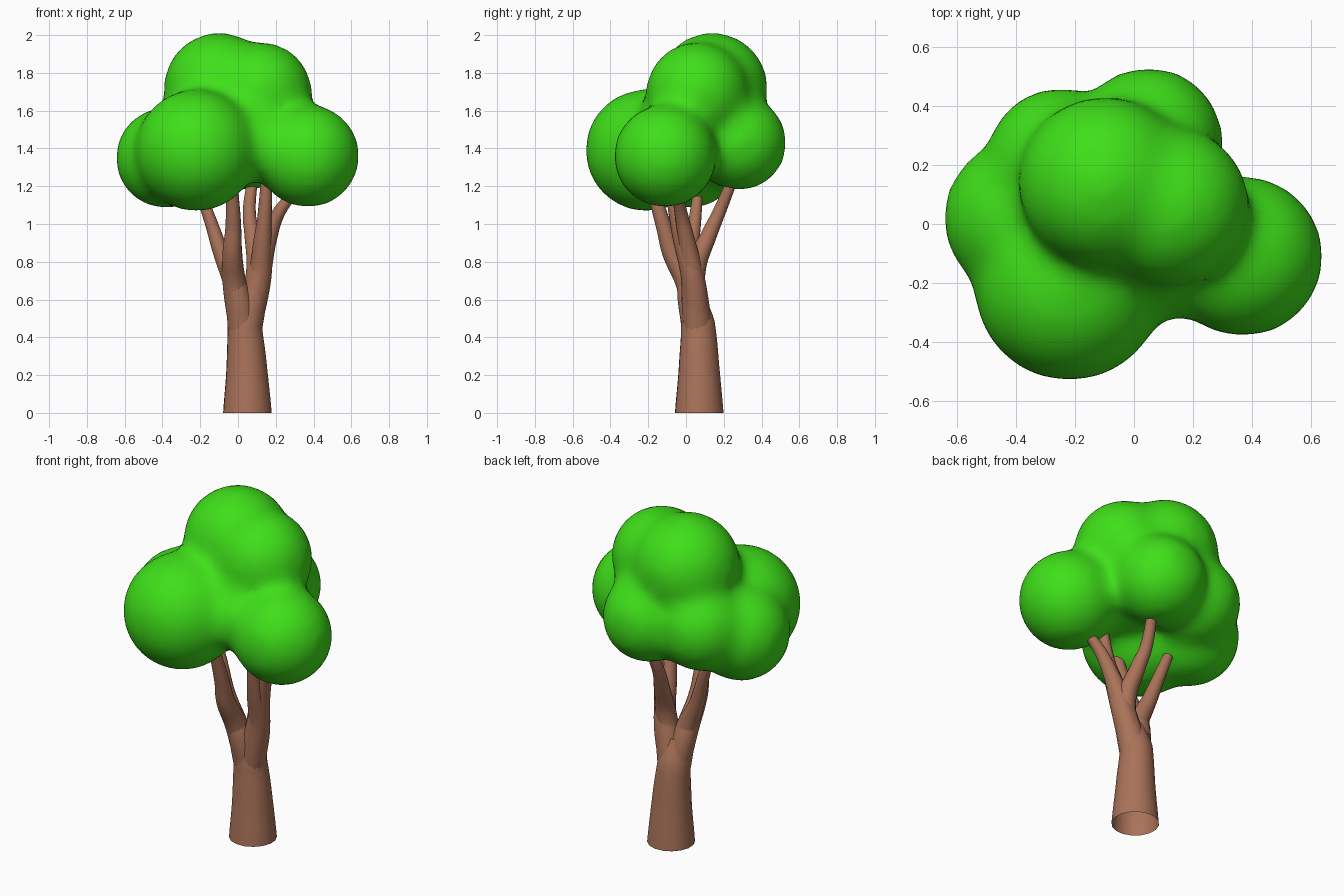
import bpy, bmesh
from mathutils import Matrix

if "Cube" in bpy.data.objects:
    bpy.data.objects.remove(bpy.data.objects["Cube"])


def material(name, rgb):
    m = bpy.data.materials.new(name)
    m.diffuse_color = (*rgb, 1)
    m.use_nodes = True
    m.node_tree.nodes["Principled BSDF"].inputs["Base Color"].default_value = m.diffuse_color
    return m


bark = material("bark", (0.40, 0.17, 0.10))
leaf = material("leaf", (0.05, 0.74, 0.01))


def limb(name, points, caps=True):
    """Tapered round limb through (x, y, z, radius) points."""
    cu = bpy.data.curves.new(name, 'CURVE')
    cu.dimensions = '3D'
    cu.bevel_depth = 1.0
    cu.bevel_resolution = 6
    cu.resolution_u = 6
    cu.use_fill_caps = caps
    sp = cu.splines.new('BEZIER')
    sp.bezier_points.add(len(points) - 1)
    for bp, (x, y, z, r) in zip(sp.bezier_points, points):
        bp.co = (x, y, z)
        bp.radius = r
        bp.handle_left_type = bp.handle_right_type = 'AUTO'
    ob = bpy.data.objects.new(name, cu)
    bpy.context.collection.objects.link(ob)
    bpy.ops.object.select_all(action='DESELECT')
    ob.select_set(True)
    bpy.context.view_layer.objects.active = ob
    bpy.ops.object.convert(target='MESH')
    ob = bpy.context.view_layer.objects.active
    for v in ob.data.vertices:
        if v.co.z < 0.02:
            v.co.z = 0
    ob.data.materials.clear()
    ob.data.materials.append(bark)
    bpy.ops.object.shade_smooth_by_angle()
    return ob


# trunk, open at the ground
limb("trunk", [(0.05, 0.07, 0, 0.13), (0.046, 0.069, 0.25, 0.108),
               (0.035, 0.062, 0.48, 0.09), (0.03, 0.04, 0.62, 0.055)], caps=False)

# left stem carries the left and front branches
limb("left_branch", [(0.025, 0.055, 0.46, 0.08), (-0.01, 0.015, 0.66, 0.062),
                     (-0.09, 0.025, 0.85, 0.042), (-0.14, 0.045, 1.0, 0.034),
                     (-0.19, 0.06, 1.14, 0.028)])
limb("front_branch", [(0.025, 0.055, 0.46, 0.075), (-0.018, 0.01, 0.68, 0.063),
                      (-0.03, -0.075, 0.85, 0.052), (-0.025, -0.115, 0.98, 0.042),
                      (-0.03, -0.175, 1.18, 0.032)])

# right stem carries the right, back and middle branches
limb("right_branch", [(0.05, 0.06, 0.46, 0.08), (0.11, 0.035, 0.72, 0.063),
                      (0.165, 0.0, 0.93, 0.043), (0.21, -0.025, 1.05, 0.035),
                      (0.28, -0.045, 1.15, 0.027)])
limb("back_branch", [(0.05, 0.06, 0.46, 0.075), (0.10, 0.045, 0.74, 0.058),
                     (0.075, 0.125, 0.95, 0.042), (0.06, 0.17, 1.05, 0.035),
                     (0.075, 0.245, 1.23, 0.028)])
limb("middle_branch", [(0.05, 0.06, 0.46, 0.075), (0.115, 0.035, 0.72, 0.062),
                       (0.13, -0.015, 0.9, 0.05), (0.14, -0.05, 1.03, 0.038),
                       (0.15, -0.08, 1.22, 0.03)])

# foliage: overlapping balls fused into one soft crown
balls = [(-0.22, -0.21, 1.39, 0.31),   # front
         (0.37, -0.11, 1.36, 0.26),    # right
         (-0.38, 0.02, 1.35, 0.255),   # left
         (0.05, 0.28, 1.43, 0.24),     # back
         (-0.25, 0.21, 1.43, 0.24),    # back left
         (-0.10, 0.14, 1.72, 0.28),    # top
         (0.12, 0.06, 1.69, 0.26),     # upper right
         (0.05, 0.0, 1.50, 0.25),      # core
         (0.12, -0.13, 1.42, 0.18)]    # front valley
bm = bmesh.new()
for x, y, z, r in balls:
    bmesh.ops.create_icosphere(bm, subdivisions=4, radius=r + 0.016,
                               matrix=Matrix.Translation((x, y, z)))
me = bpy.data.meshes.new("foliage")
bm.to_mesh(me)
bm.free()
me.materials.append(leaf)
crown = bpy.data.objects.new("foliage", me)
bpy.context.collection.objects.link(crown)
fuse = crown.modifiers.new("fuse", 'REMESH')
fuse.mode = 'VOXEL'
fuse.voxel_size = 0.03
fuse.use_smooth_shade = True
soft = crown.modifiers.new("soften", 'SMOOTH')
soft.factor = 0.5
soft.iterations = 22
